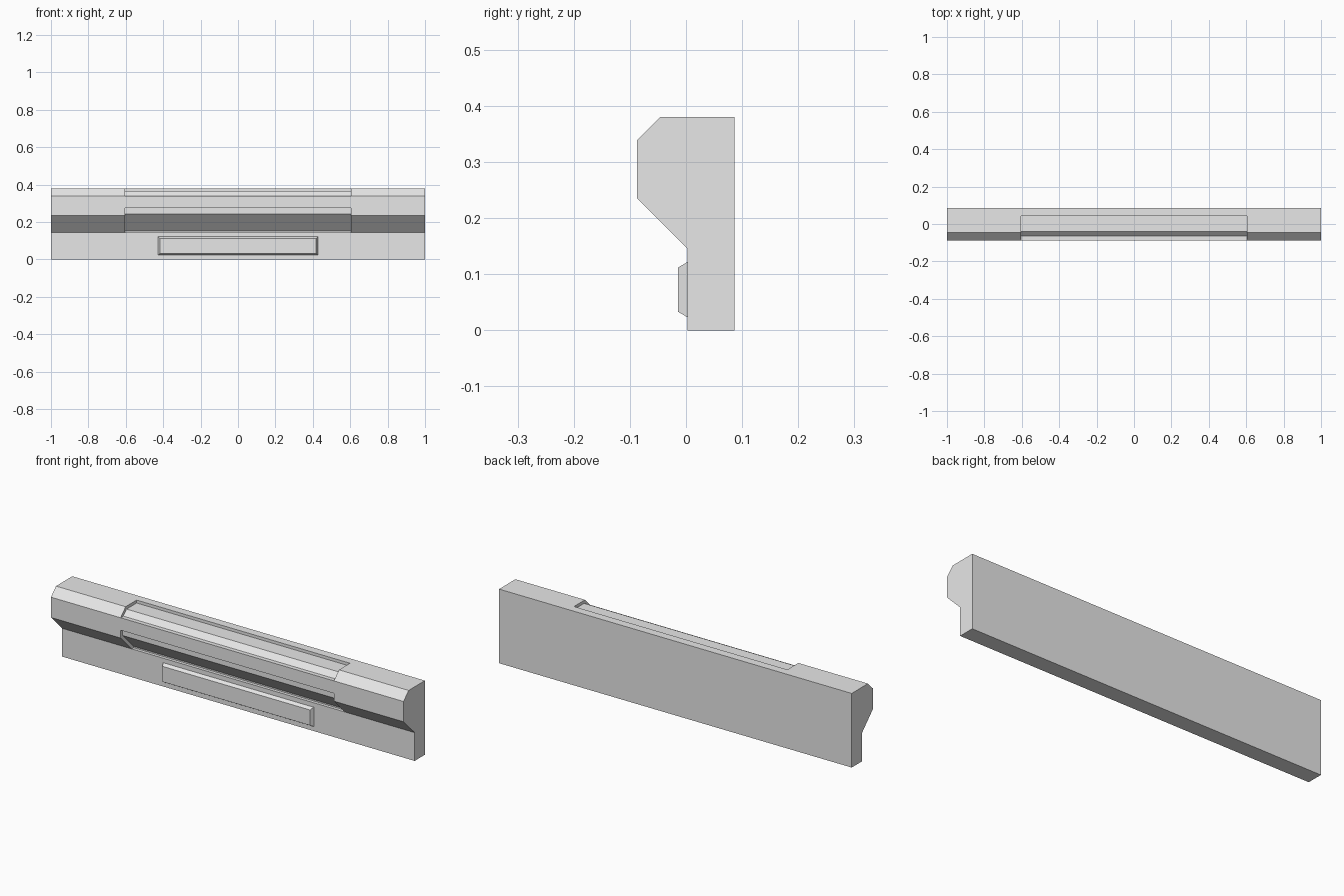
import bpy, bmesh

cube = bpy.data.objects.get("Cube")
if cube:
    bpy.data.objects.remove(cube, do_unlink=True)

grey = bpy.data.materials.new("light_grey")
grey.use_nodes = True
grey.diffuse_color = (0.8, 0.8, 0.8, 1)
grey.node_tree.nodes["Principled BSDF"].inputs["Base Color"].default_value = (0.8, 0.8, 0.8, 1)


def finish(name, bm):
    bmesh.ops.recalc_face_normals(bm, faces=bm.faces)
    mesh = bpy.data.meshes.new(name)
    bm.to_mesh(mesh)
    bm.free()
    mesh.materials.append(grey)
    obj = bpy.data.objects.new(name, mesh)
    bpy.context.collection.objects.link(obj)
    return obj


def prism(name, profile, half_width):
    """Extrude a (y, z) profile along x, centred on x = 0."""
    bm = bmesh.new()
    face = bm.faces.new([bm.verts.new((-half_width, y, z)) for y, z in profile])
    side = bmesh.ops.extrude_face_region(bm, geom=[face])["geom"]
    verts = [v for v in side if isinstance(v, bmesh.types.BMVert)]
    bmesh.ops.translate(bm, verts=verts, vec=(2 * half_width, 0, 0))
    return finish(name, bm)


def carve(target, cutter):
    """Subtract the cutter from the target, then remove it."""
    cutter.hide_render = True
    mod = target.modifiers.new(cutter.name, 'BOOLEAN')
    mod.operation = 'DIFFERENCE'
    mod.solver = 'EXACT'
    mod.object = cutter
    bpy.context.view_layer.objects.active = target
    bpy.ops.object.modifier_apply(modifier=mod.name)
    bpy.data.objects.remove(cutter, do_unlink=True)


# Main bar with a chamfered, overhanging upper front
bar = prism("bar", [(0.086, 0), (0.086, 0.38), (-0.046, 0.38), (-0.087, 0.339),
                    (-0.087, 0.235), (0.003, 0.145), (0.003, 0)], 1)

# Shallow recess over the top and chamfer
carve(bar, prism("top_recess", [(0.043, 0.365), (-0.039, 0.365), (-0.065, 0.339),
                                (-0.12, 0.339), (-0.12, 0.42), (0.043, 0.42)], 0.605))

# Shallow recess along the lower front and underside slope
carve(bar, prism("lower_recess", [(-0.12, 0.275), (-0.071, 0.275), (-0.071, 0.242),
                                  (0.019, 0.152), (0.019, 0.145), (-0.12, 0.145)], 0.605))

# Raised front plate with bevelled rim
bm = bmesh.new()
loops = []
for y, inset in ((0.003, 0), (-0.014, 0.01)):
    x, low, high = 0.428 - inset, 0.023 + inset, 0.122 - inset
    loops.append([bm.verts.new((px, y, pz))
                  for px, pz in ((-x, low), (x, low), (x, high), (-x, high))])
    bm.faces.new(loops[-1])
back, front = loops
for i in range(4):
    j = (i + 1) % 4
    bm.faces.new((back[i], back[j], front[j], front[i]))
finish("front_plate", bm)
